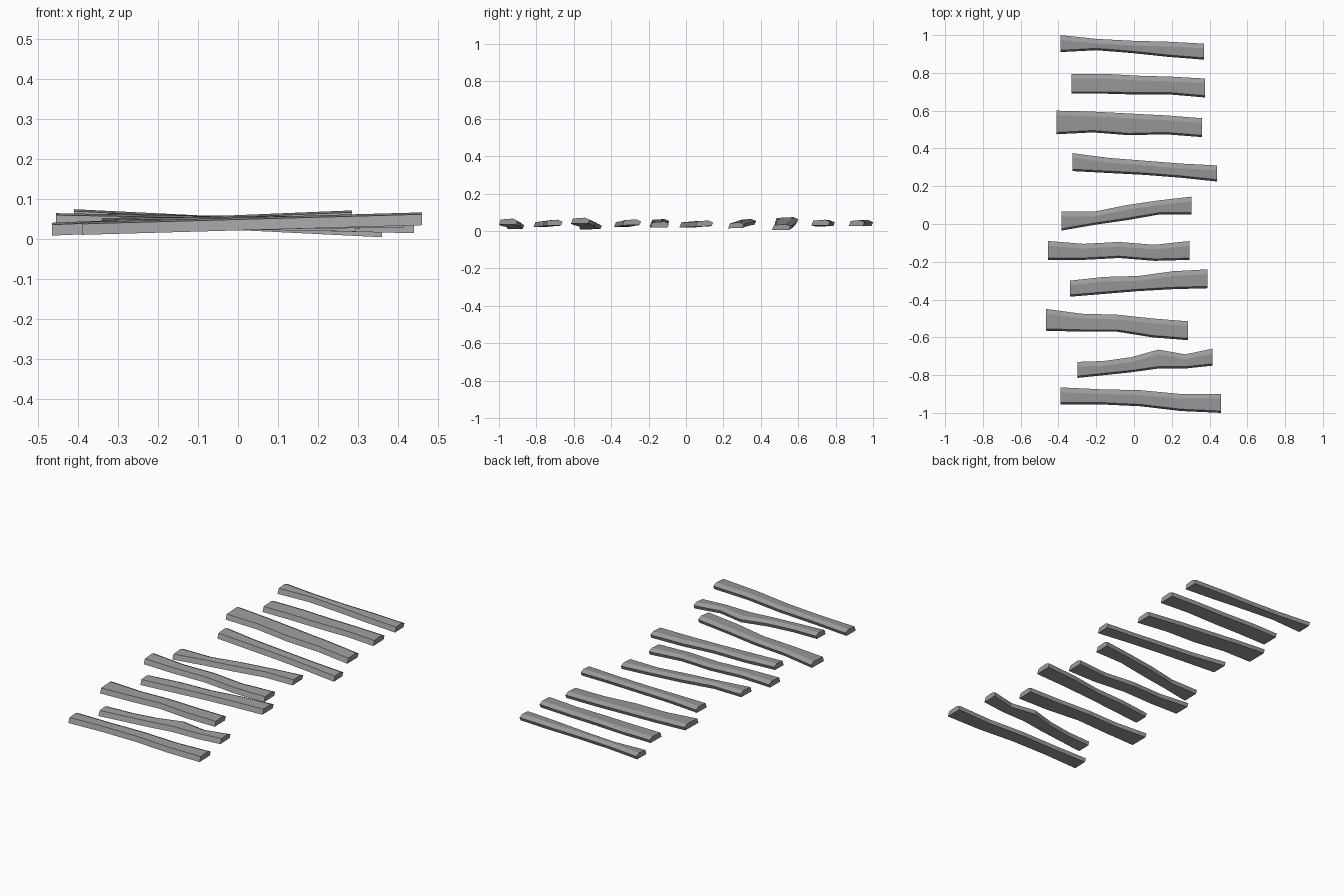
import bpy
import bmesh

cube = bpy.data.objects.get("Cube")
if cube:
    bpy.data.objects.remove(cube, do_unlink=True)

# One weathered grey for all planks
grey = bpy.data.materials.new("weathered_grey")
grey.use_nodes = True
color = (0.33, 0.33, 0.33, 1.0)
grey.diffuse_color = color
grey.node_tree.nodes["Principled BSDF"].inputs["Base Color"].default_value = color


def section(bm, x, front, back, z):
    """Cross-section: flat underside, steep front, top crease, bevelled back."""
    half = 0.016
    points = [
        (front, z - half),
        (front + 0.01, z + half * 0.7),
        (back - 0.025, z + half),
        (back, z + half * 0.3),
        (back - 0.008, z - half * 0.9),
    ]
    return [bm.verts.new((x, y, height)) for y, height in points]


def plank(name, left_right, heights, back, front):
    """Loft a wavy plank along x between its back and front edges."""
    bm = bmesh.new()
    (start, end), (low, high) = left_right, heights
    last = len(back) - 1
    rings = []
    for i, (y_back, y_front) in enumerate(zip(back, front)):
        t = i / last
        x = start + (end - start) * t
        z = low + (high - low) * t
        rings.append(section(bm, x, y_front, y_back, z))
    # Long sides
    for ring, following in zip(rings, rings[1:]):
        count = len(ring)
        for j in range(count):
            k = (j + 1) % count
            bm.faces.new((ring[j], ring[k], following[k], following[j]))
    # Sawn ends
    bm.faces.new(rings[0])
    bm.faces.new(rings[-1])
    bmesh.ops.recalc_face_normals(bm, faces=bm.faces[:])
    mesh = bpy.data.meshes.new(name)
    bm.to_mesh(mesh)
    bm.free()
    mesh.materials.append(grey)
    obj = bpy.data.objects.new(name, mesh)
    bpy.context.scene.collection.objects.link(obj)
    return obj


# Planks from the back of the walkway to the front
plank("plank_back_end", (-.39, .37), (.042, .042),
      back=(1, .98, .97, .965, .955), front=(.91, .92, .905, .885, .87))
plank("plank_second", (-.33, .375), (.04, .044),
      back=(.795, .795, .785, .78, .77), front=(.69, .69, .685, .685, .67))
plank("plank_third", (-.41, .36), (.058, .02),
      back=(.6, .595, .585, .575, .56), front=(.475, .485, .47, .475, .46))
plank("plank_fourth", (-.325, .44), (.048, .03),
      back=(.375, .35, .335, .32, .31), front=(.28, .27, .26, .245, .225))
plank("plank_fifth", (-.385, .305), (.034, .04),
      back=(.065, .065, .1, .125, .145), front=(-.035, -.005, .02, .05, .05))
plank("plank_sixth", (-.455, .295), (.048, .034),
      back=(-.09, -.105, -.095, -.11, -.09), front=(-.19, -.19, -.18, -.195, -.19))
plank("plank_seventh", (-.34, .39), (.036, .046),
      back=(-.3, -.28, -.275, -.25, -.24), front=(-.385, -.37, -.355, -.345, -.34))
plank("plank_eighth", (-.465, .285), (.024, .055),
      back=(-.45, -.475, -.48, -.5, -.515), front=(-.565, -.57, -.57, -.6, -.615))
plank("plank_ninth", (-.3, .415), (.036, .044),
      back=(-.73, -.725, -.705, -.665, -.69, -.66),
      front=(-.815, -.8, -.785, -.765, -.765, -.75))
plank("plank_front_end", (-.39, .46), (.026, .05),
      back=(-.865, -.875, -.88, -.9, -.9), front=(-.955, -.955, -.965, -.99, -1))
